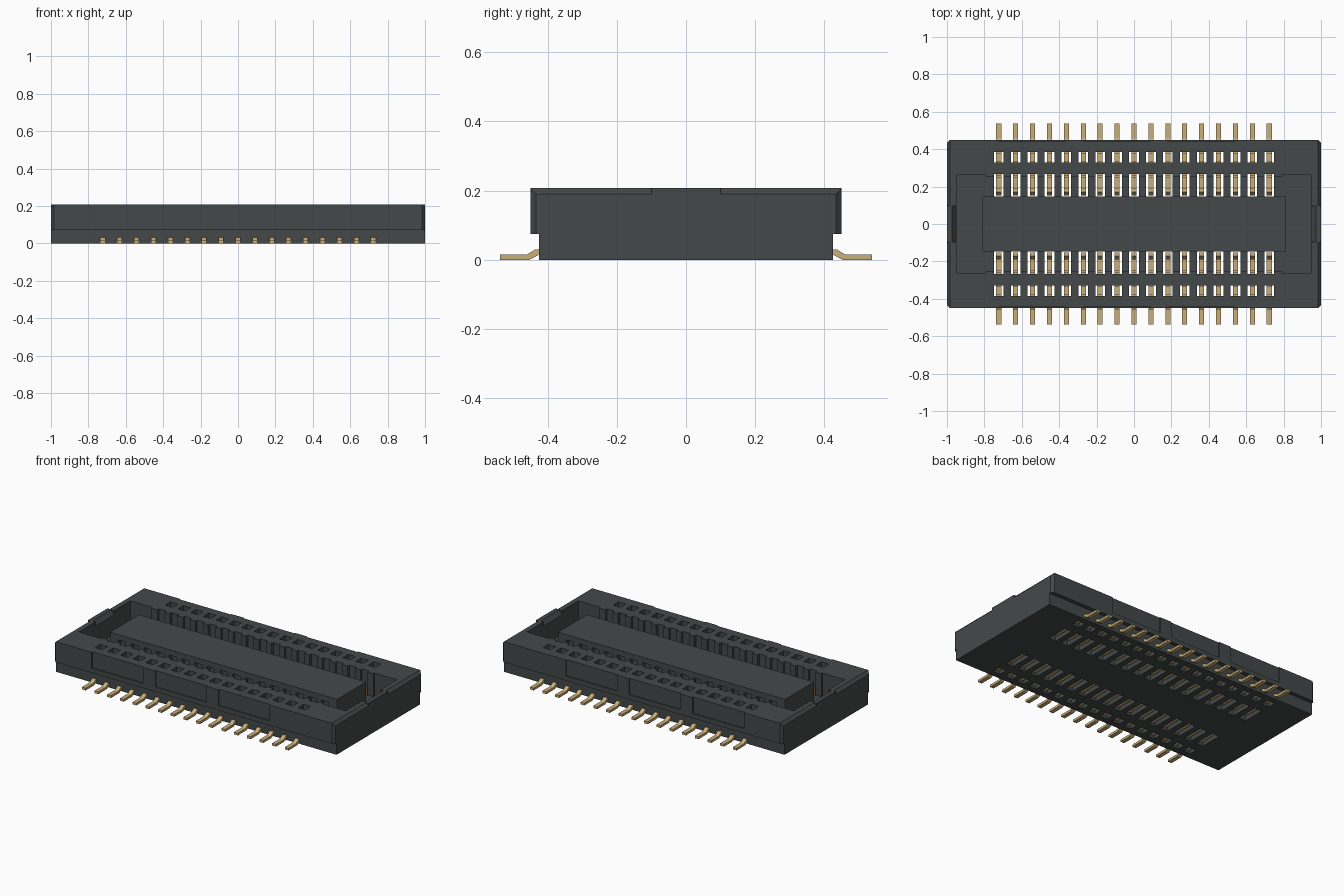
import bpy, bmesh

cube = bpy.data.objects.get("Cube")
if cube:
    bpy.data.objects.remove(cube, do_unlink=True)


def material(name, color, rough):
    m = bpy.data.materials.new(name)
    m.use_nodes = True
    m.diffuse_color = color
    bsdf = m.node_tree.nodes["Principled BSDF"]
    bsdf.inputs["Base Color"].default_value = color
    bsdf.inputs["Roughness"].default_value = rough
    return m


PLASTIC = material("dark grey plastic", (0.058, 0.066, 0.066, 1), 0.6)
GOLD = material("gold contact", (0.58, 0.42, 0.19, 1), 0.5)


def add_prism(bm, points, axis, lo, hi):
    """Extrude a 2D outline along an axis; outline is in the two other axes."""
    def place(p, t):
        return {"x": (t, *p), "y": (p[0], t, p[1]), "z": (*p, t)}[axis]
    a = [bm.verts.new(place(p, lo)) for p in points]
    b = [bm.verts.new(place(p, hi)) for p in points]
    bm.faces.new(a)
    bm.faces.new(b[::-1])
    for i in range(len(a)):
        j = (i + 1) % len(a)
        bm.faces.new((a[i], b[i], b[j], a[j]))


def build(name, prisms, mat):
    bm = bmesh.new()
    for p in prisms:
        add_prism(bm, *p)
    bmesh.ops.recalc_face_normals(bm, faces=bm.faces)
    mesh = bpy.data.meshes.new(name)
    bm.to_mesh(mesh)
    bm.free()
    mesh.materials.append(mat)
    ob = bpy.data.objects.new(name, mesh)
    bpy.context.collection.objects.link(ob)
    return ob


def combine(target, prisms, operation="DIFFERENCE"):
    """Apply a boolean with temporary prisms."""
    tool = build("cutter", prisms, PLASTIC)
    tool.hide_render = True
    mod = target.modifiers.new("cut", "BOOLEAN")
    mod.operation, mod.object, mod.solver = operation, tool, "EXACT"
    bpy.context.view_layer.objects.active = target
    bpy.ops.object.modifier_apply(modifier=mod.name)
    bpy.data.objects.remove(tool, do_unlink=True)


def rect(a0, b0, a1, b1):
    return [(a0, b0), (a1, b0), (a1, b1), (a0, b1)]


def scaled(points, sx, sy=1):
    return [(a * sx, b * sy) for a, b in points]


SIDES = (-1, 1)
PINS = [(i - 8) * 0.0904 for i in range(17)]

# Housing block with the stepped-in foot along both long sides
half = [(0.425, 0), (0.425, 0.075), (0.45, 0.075), (0.45, 0.208)]
housing = build("housing", [(half + scaled(half[::-1], -1), "x", -1, 1)], PLASTIC)

# Cavity, slightly wider at both ends, with the raised central island
quarter = [(0.95, 0.262), (0.79, 0.262), (0.79, 0.25)]
top_half = quarter + scaled(quarter[::-1], -1)
combine(housing, [(top_half + scaled(top_half[::-1], 1, -1), "z", 0.06, 0.3)])
combine(housing, [(rect(-0.81, -0.147, 0.81, 0.147), "z", 0.05, 0.2)], "UNION")

# Contact slots undercutting the island, and small through holes in the rim
slot = [(0.12, -0.02), (0.267, -0.02), (0.267, 0.3), (0.15, 0.3), (0.15, 0.165), (0.12, 0.165)]
hole = rect(0.33, -0.02, 0.385, 0.3)
combine(housing, [(scaled(s, side), "x", x - 0.026, x + 0.026)
                  for s in (slot, hole) for x in PINS for side in SIDES])

# Shallow recessed panels on the long sides
combine(housing, [(scaled(rect(0.443, 0.105, 0.5, 0.3), side), "x", x, x + 0.365)
                  for x in (-0.728, -0.273, 0.176) for side in SIDES])

# Chamfers: outer end edges, inner lip of the end walls, vertical corners
outer = [(0.983, 0.22), (0.983, 0.208), (1, 0.19), (1.02, 0.19), (1.02, 0.22)]
lip = [(0.94, 0.22), (0.94, 0.18), (0.95, 0.18), (0.972, 0.208), (0.972, 0.22)]
combine(housing, [(scaled(outer, sx), "y", min(sy * 0.1, sy * 0.5), max(sy * 0.1, sy * 0.5))
                  for sx in SIDES for sy in SIDES])
combine(housing, [(scaled(lip, sx), "y", -0.095, 0.095) for sx in SIDES])
corner = [(0.984, 0.46), (0.984, 0.45), (1, 0.434), (1.02, 0.434), (1.02, 0.46)]
combine(housing, [(scaled(corner, sx, sy), "z", -0.1, 0.3) for sx in SIDES for sy in SIDES])

# Bent contacts: solder tail, rim post, outer arm and inner spring arm
contact = [(0.537, 0), (0.537, 0.015), (0.46, 0.015), (0.436, 0.03), (0.38, 0.03),
           (0.38, 0.165), (0.335, 0.165), (0.335, 0.035), (0.262, 0.035), (0.262, 0.11),
           (0.245, 0.11), (0.245, 0.035), (0.175, 0.035), (0.19, 0.1), (0.17, 0.125),
           (0.152, 0.1), (0.152, 0.018), (0.425, 0.015), (0.452, 0)]
for label, side in (("front", -1), ("back", 1)):
    build(label + "_contacts", [(scaled(contact, side), "x", x - 0.0135, x + 0.0135)
                                for x in PINS], GOLD)
